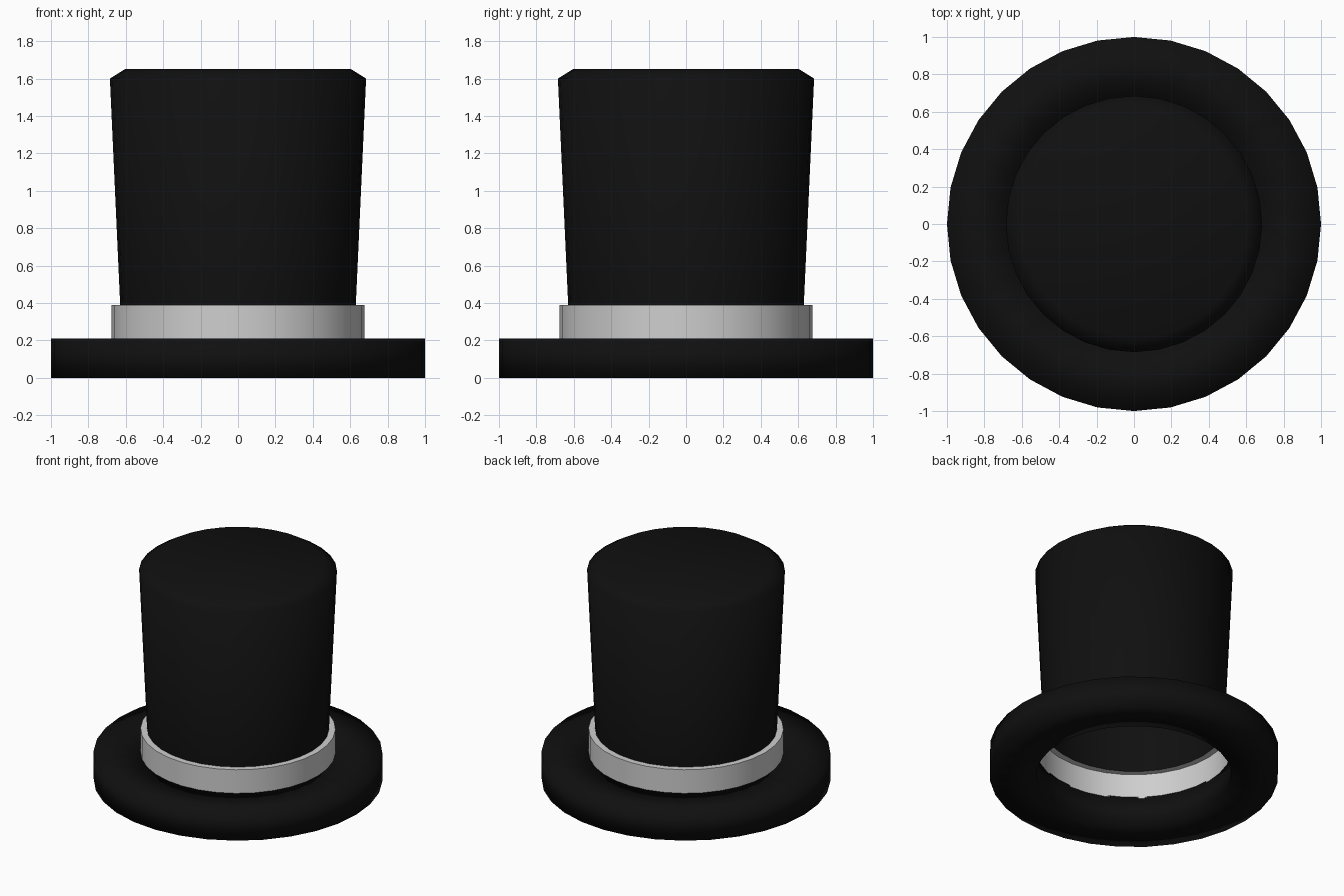
import bpy
import bmesh
import math

SIDES = 32

if "Cube" in bpy.data.objects:
    bpy.data.objects.remove(bpy.data.objects["Cube"], do_unlink=True)


def make_material(name, color):
    mat = bpy.data.materials.new(name)
    mat.use_nodes = True
    mat.diffuse_color = color
    bsdf = mat.node_tree.nodes["Principled BSDF"]
    bsdf.inputs["Base Color"].default_value = color
    bsdf.inputs["Roughness"].default_value = 0.9
    return mat


def lathe(name, profile, mat, closed=False, cap=False, sharp_angle=None):
    """Spin a (radius, height) profile around z; profile runs bottom to top on the outside."""
    bm = bmesh.new()
    rings = []
    for r, z in profile:
        angles = [math.tau * i / SIDES for i in range(SIDES)]
        rings.append([bm.verts.new((r * math.cos(a), r * math.sin(a), z)) for a in angles])
    pairs = list(zip(rings, rings[1:]))
    if closed:
        pairs.append((rings[-1], rings[0]))
    for low, high in pairs:
        for i in range(SIDES):
            j = (i + 1) % SIDES
            bm.faces.new((low[i], low[j], high[j], high[i]))
    if cap:
        bm.faces.new(rings[-1])
    mesh = bpy.data.meshes.new(name)
    bm.to_mesh(mesh)
    bm.free()
    mesh.materials.append(mat)
    obj = bpy.data.objects.new(name, mesh)
    bpy.context.collection.objects.link(obj)
    bpy.ops.object.select_all(action="DESELECT")
    obj.select_set(True)
    bpy.context.view_layer.objects.active = obj
    if sharp_angle is None:
        bpy.ops.object.shade_smooth()
    else:
        bpy.ops.object.shade_smooth_by_angle(angle=math.radians(sharp_angle))
    return obj


black = make_material("black felt", (0.005, 0.005, 0.005, 1))
pale = make_material("pale grey ribbon", (0.62, 0.62, 0.62, 1))

# Thick ring-shaped brim, open in the middle
lathe("brim", [(1, 0), (1, 0.21), (0.675, 0.21), (0.675, 0)], black, closed=True)

# Ribbon band: upright wall with a narrow ledge up to the crown
lathe("band", [(0.675, 0.2), (0.675, 0.39), (0.63, 0.39)], pale, sharp_angle=40)

# Hollow crown, flaring upward, with a chamfered top edge
lathe("crown", [(0.63, 0.39), (0.685, 1.6), (0.605, 1.65)], black, cap=True, sharp_angle=70)
